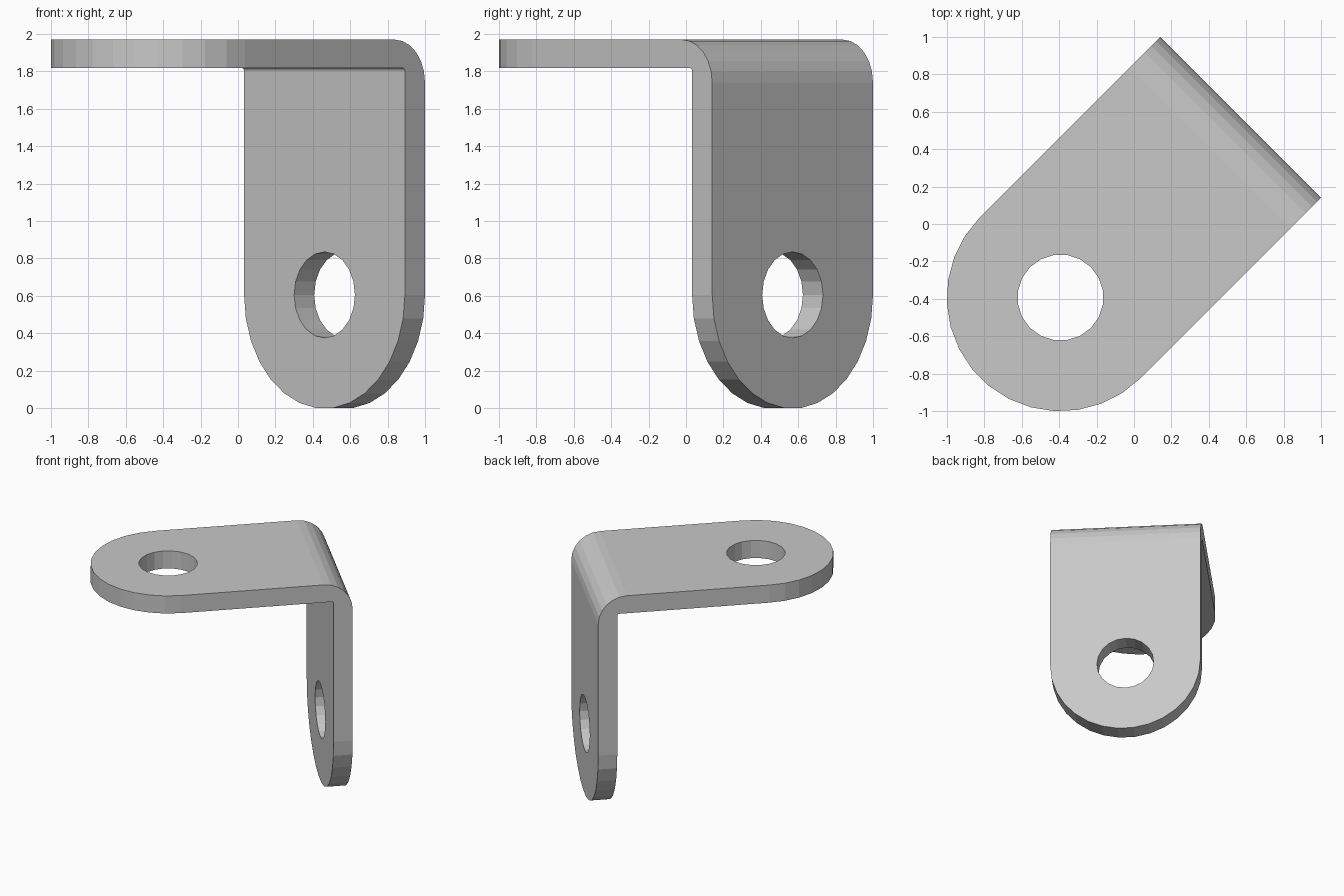
import bpy
import bmesh
from math import sin, cos, pi, radians
from mathutils import Matrix, Vector

cube = bpy.data.objects.get("Cube")
if cube:
    bpy.data.objects.remove(cube, do_unlink=True)

HALF_W = 0.608      # half width, also radius of the rounded ends
THICK = 0.152
HEIGHT = 1.97
REACH = 0.806       # outer face of the hanging leg
TAB_U = -0.556      # centre of the top tab's rounded end
LEG_Z = 0.605       # centre of the leg's rounded end
BEND_OUT, BEND_IN = 0.23, 0.015
HOLE_R = 0.23

steel = bpy.data.materials.new("plain grey")
steel.use_nodes = True
grey = (0.58, 0.58, 0.58, 1)
steel.diffuse_color = grey
steel.node_tree.nodes["Principled BSDF"].inputs["Base Color"].default_value = grey


def arc(cu, cz, r, start, end, n):
    return [(cu + r * cos(a), cz + r * sin(a))
            for a in (start + (end - start) * i / n for i in range(n + 1))]


def loft(bm, a, b, closed):
    """Join two matching outlines with side quads and cap both."""
    va, vb = [bm.verts.new(p) for p in a], [bm.verts.new(p) for p in b]
    bm.faces.new(va)
    bm.faces.new(vb)
    for i in range(len(va) if closed else len(va) - 1):
        j = (i + 1) % len(va)
        bm.faces.new((va[i], va[j], vb[j], vb[i]))


bm = bmesh.new()

# Bent strip, extruded across the width
outer = arc(REACH - BEND_OUT, HEIGHT - BEND_OUT, BEND_OUT, pi / 2, 0, 6)
inner = arc(REACH - THICK - BEND_IN, HEIGHT - THICK - BEND_IN, BEND_IN, 0, pi / 2, 3)
profile = ([(TAB_U, HEIGHT)] + outer + [(REACH, LEG_Z), (REACH - THICK, LEG_Z)]
           + inner + [(TAB_U, HEIGHT - THICK)])
loft(bm, [(u, -HALF_W, z) for u, z in profile],
     [(u, HALF_W, z) for u, z in profile], True)

# Rounded ends, open where they meet the strip
half = arc(0, 0, HALF_W, 0, pi, 15)
loft(bm, [(TAB_U - d, v, HEIGHT) for v, d in half],
     [(TAB_U - d, v, HEIGHT - THICK) for v, d in half], False)
loft(bm, [(REACH, v, LEG_Z - d) for v, d in half],
     [(REACH - THICK, v, LEG_Z - d) for v, d in half], False)

# Weld, drop the inner dividing walls and merge flat areas
bmesh.ops.remove_doubles(bm, verts=bm.verts, dist=0.0005)
walls = [f for f in bm.faces if len(f.verts) == 4 and
         (all(abs(v.co.x - TAB_U) < 0.001 for v in f.verts) or
          all(abs(v.co.z - LEG_Z) < 0.001 for v in f.verts))]
bmesh.ops.delete(bm, geom=walls, context='FACES')
bmesh.ops.recalc_face_normals(bm, faces=bm.faces)
bmesh.ops.dissolve_limit(bm, angle_limit=radians(0.5), verts=bm.verts, edges=bm.edges)

mesh = bpy.data.meshes.new("corner_bracket")
bm.to_mesh(mesh)
bm.free()
mesh.materials.append(steel)
bracket = bpy.data.objects.new("corner_bracket", mesh)
bpy.context.collection.objects.link(bracket)


def drill(name, centre, turn):
    """Cut a round bolt hole through the bracket."""
    cb = bmesh.new()
    place = Matrix.Translation(Vector(centre)) @ Matrix.Rotation(turn, 4, 'Y')
    bmesh.ops.create_cone(cb, cap_ends=True, segments=20, radius1=HOLE_R,
                          radius2=HOLE_R, depth=THICK * 3, matrix=place)
    cm = bpy.data.meshes.new(name)
    cb.to_mesh(cm)
    cb.free()
    cm.materials.append(steel)
    cutter = bpy.data.objects.new(name, cm)
    bpy.context.collection.objects.link(cutter)
    cutter.hide_render = True
    mod = bracket.modifiers.new(name, 'BOOLEAN')
    mod.operation, mod.solver, mod.object = 'DIFFERENCE', 'EXACT', cutter
    return cutter


cutters = [drill("top_hole_cutter", (TAB_U, 0, HEIGHT - THICK / 2), 0),
           drill("leg_hole_cutter", (REACH - THICK / 2, 0, LEG_Z), pi / 2)]

# Apply the holes, then turn the bracket to its diagonal stance
bpy.context.view_layer.update()
result = bracket.evaluated_get(bpy.context.evaluated_depsgraph_get())
bracket_mesh = bpy.data.meshes.new_from_object(result)
bracket.modifiers.clear()
bracket.data = bracket_mesh
for c in cutters:
    bpy.data.objects.remove(c, do_unlink=True)
bracket_mesh.transform(Matrix.Rotation(pi / 4, 4, 'Z'))
